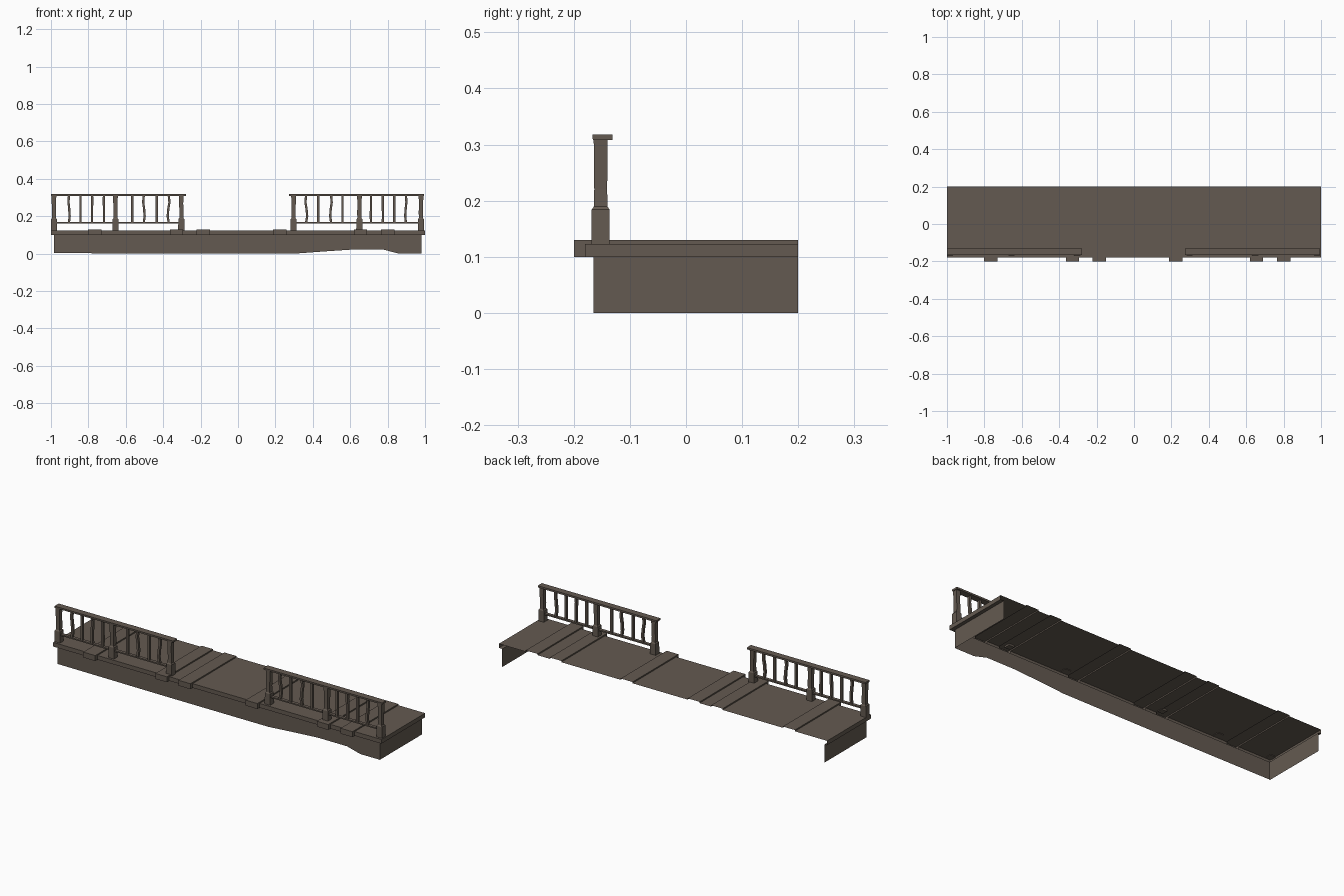
import bpy

if "Cube" in bpy.data.objects:
    bpy.data.objects.remove(bpy.data.objects["Cube"])

wood = bpy.data.materials.new("weathered brown wood")
wood.diffuse_color = (0.127, 0.102, 0.082, 1)
wood.use_nodes = True
wood.node_tree.nodes["Principled BSDF"].inputs["Base Color"].default_value = wood.diffuse_color


def make(name, verts, faces):
    me = bpy.data.meshes.new(name)
    me.from_pydata(verts, [], faces)
    me.materials.append(wood)
    ob = bpy.data.objects.new(name, me)
    bpy.context.collection.objects.link(ob)
    return ob


class Poly:
    """Collects flat polygons into one mesh."""
    def __init__(self):
        self.v, self.f = [], []

    def add(self, pts, flip=False):
        pts = list(pts)[::-1] if flip else list(pts)
        n = len(self.v)
        self.v += pts
        self.f.append(list(range(n, n + len(pts))))


BACK, EDGE, NOSE, WALL = 0.2, -0.18, -0.2, -0.165
LOW, HIGH, UNDER = 0.123, 0.13, 0.1
XL, XR = -0.985, 0.98

# deck shell with raised, protruding planks
planks = [(-0.803, -0.73), (-0.363, -0.293), (-0.223, -0.15),
          (0.186, 0.258), (0.62, 0.69), (0.765, 0.837)]
cuts = [-1.0] + [x for p in planks for x in p] + [1.0]
deck = Poly()
for i, (x0, x1) in enumerate(zip(cuts, cuts[1:])):
    raised = i % 2 == 1
    zt, yf = (HIGH, NOSE) if raised else (LOW, EDGE)
    prof = [(BACK, zt), (yf, zt), (yf, UNDER), (WALL, UNDER)]
    for a, b in zip(prof, prof[1:]):
        deck.add([(x0, *a), (x0, *b), (x1, *b), (x1, *a)])
    if raised:
        step = [(BACK, LOW), (EDGE, LOW), (EDGE, UNDER), (NOSE, UNDER), (NOSE, HIGH), (BACK, HIGH)]
        deck.add([(x0, *p) for p in step])
        deck.add([(x1, *p) for p in step], True)
for x, xin, flip in ((-1, XL, False), (1, XR, True)):
    deck.add([(x, BACK, LOW), (x, BACK, UNDER), (x, EDGE, UNDER), (x, EDGE, LOW)], flip)
    deck.add([(x, WALL, UNDER), (x, BACK, UNDER), (xin, BACK, UNDER), (xin, WALL, UNDER)], flip)
make("deck", deck.v, deck.f)

# skirt walls under the deck, open at the back
skirt = Poly()
bottom = [(XL, 0.003), (-0.3, 0), (0.3, 0), (0.45, 0.011), (0.6, 0.021),
          (0.78, 0.021), (0.86, 0.0), (XR, 0)]
for a, b in zip(bottom, bottom[1:]):
    skirt.add([(a[0], WALL, a[1]), (b[0], WALL, b[1]), (b[0], WALL, UNDER), (a[0], WALL, UNDER)])
for x, flip in ((XL, False), (XR, True)):
    skirt.add([(x, BACK, UNDER), (x, BACK, 0), (x, WALL, 0), (x, WALL, UNDER)], flip)
make("skirt", skirt.v, skirt.f)


def loft(name, rings):
    """Square rings (x, y, half x, half y, z) stacked upward, mirrored to both railings."""
    n = len(rings)
    faces = [(0, 3, 2, 1), tuple(range(4 * n - 4, 4 * n))]
    for k in range(n - 1):
        for j in range(4):
            a, b = 4 * k + j, 4 * k + (j + 1) % 4
            faces.append((a, b, b + 4, a + 4))
    for side in (1, -1):
        v = []
        for x, y, hx, hy, z in rings:
            for sx, sy in ((-1, -1), (1, -1), (1, 1), (-1, 1)):
                v.append((side * (x + sx * hx + 0.003) - 0.003, y + sy * hy, z))
        f = faces if side == 1 else [t[::-1] for t in faces]
        make(name, v, f)


# posts: wide base, chamfer, slightly crooked shaft
YR = -0.152
for x in (-0.984, -0.655, -0.303):
    loft("post", [(x, YR, 0.017, 0.016, LOW - 0.003), (x, YR, 0.016, 0.016, 0.184),
                  (x, YR, 0.011, 0.012, 0.19), (x + 0.001, YR, 0.011, 0.0115, 0.22),
                  (x - 0.001, YR, 0.011, 0.012, 0.27), (x, YR, 0.013, 0.0125, 0.309)])

# hand rail and lower rail
loft("hand_rail", [(-0.64, -0.1485, 0.361, 0.0175, 0.308), (-0.64, -0.149, 0.361, 0.018, 0.318)])
loft("lower_rail", [(-0.643, YR, 0.335, 0.009, 0.161), (-0.643, YR, 0.335, 0.009, 0.168)])

# balusters, some of them bent
bends = [(-0.904, 0.004), (-0.842, 0), (-0.78, -0.001), (-0.717, 0.001),
         (-0.565, 0), (-0.504, 0.005), (-0.435, 0), (-0.37, -0.006)]
for x, b in bends:
    loft("baluster", [(x, YR, 0.006, 0.007, 0.165), (x + b, YR, 0.006, 0.007, 0.2),
                      (x + b * 0.4, YR, 0.006, 0.007, 0.24), (x - b * 0.6, YR, 0.006, 0.007, 0.275),
                      (x, YR, 0.006, 0.007, 0.31)])
